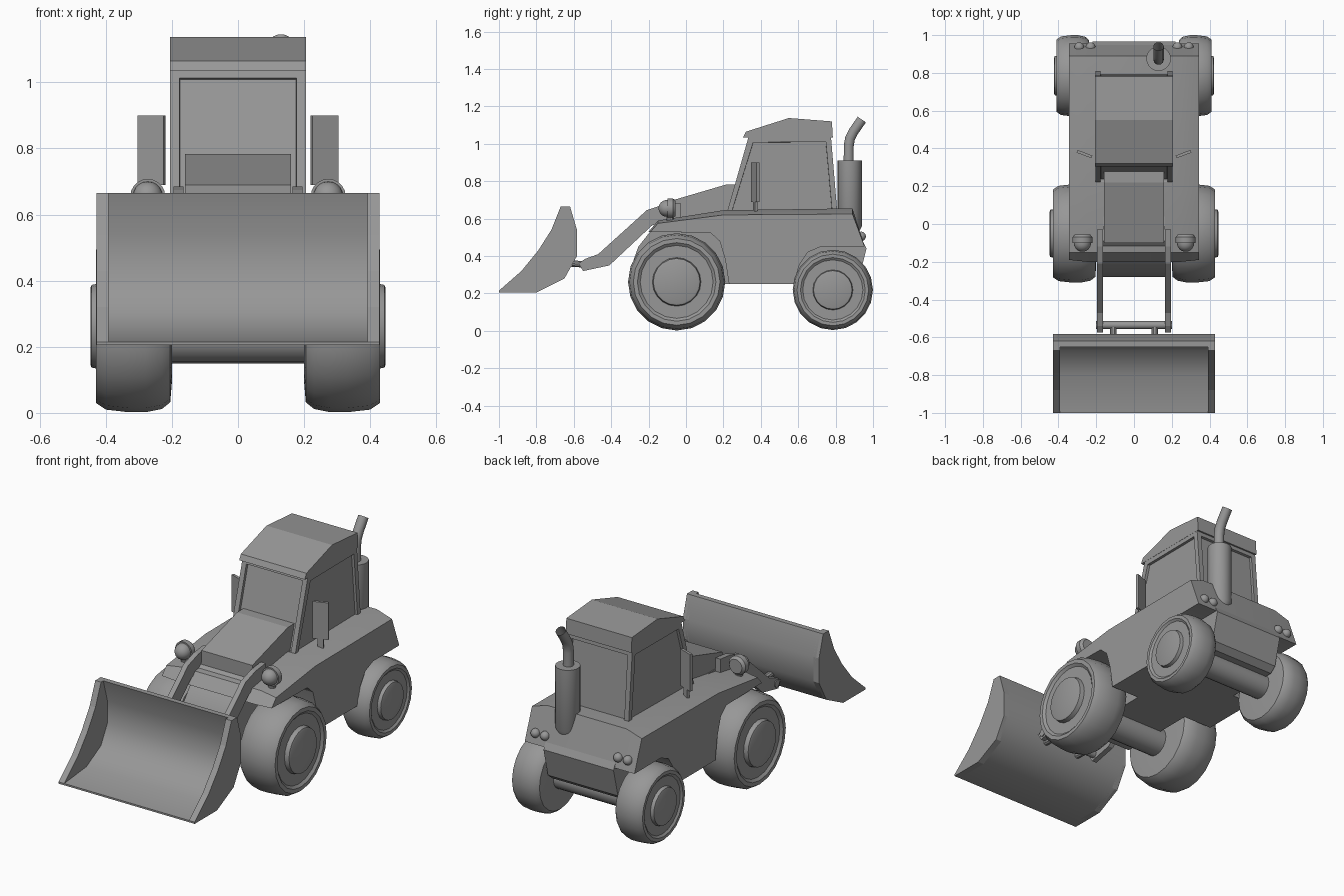
import bpy, bmesh
from math import radians, pi, cos, sin
from mathutils import Vector, Matrix

if "Cube" in bpy.data.objects:
    bpy.data.objects.remove(bpy.data.objects["Cube"])

grey = bpy.data.materials.new("dark_grey")
grey.diffuse_color = (.31, .31, .31, 1)
grey.use_nodes = True
grey.node_tree.nodes["Principled BSDF"].inputs["Base Color"].default_value = grey.diffuse_color


def finish(name, bm, smooth=None):
    bmesh.ops.recalc_face_normals(bm, faces=bm.faces)
    me = bpy.data.meshes.new(name)
    bm.to_mesh(me)
    bm.free()
    me.materials.append(grey)
    ob = bpy.data.objects.new(name, me)
    bpy.context.collection.objects.link(ob)
    if smooth:
        bpy.ops.object.select_all(action='DESELECT')
        ob.select_set(True)
        bpy.context.view_layer.objects.active = ob
        bpy.ops.object.shade_smooth_by_angle(angle=radians(smooth))
    return ob


def loft(name, sections, inset=None, smooth=None):
    """Skin a list of (x, [(y, z), ...]) side profiles and cap the ends."""
    bm = bmesh.new()
    rings = [[bm.verts.new((x, y, z)) for y, z in pts] for x, pts in sections]
    n = len(rings[0])
    for a, b in zip(rings, rings[1:]):
        for i in range(n):
            j = (i + 1) % n
            bm.faces.new((a[i], a[j], b[j], b[i]))
    bm.faces.new(rings[0])
    bm.faces.new(rings[-1])
    bmesh.ops.recalc_face_normals(bm, faces=bm.faces)
    if inset:
        walls = [f for f in bm.faces if abs(f.normal.z) < 0.6]
        bmesh.ops.inset_individual(bm, faces=walls, thickness=inset[0])
        bmesh.ops.inset_individual(bm, faces=walls, thickness=.001, depth=-inset[1])
    return finish(name, bm, smooth)


def slab(name, x0, x1, pts, **kw):
    return loft(name, [(x0, pts), (x1, pts)], **kw)


def lathe(name, profile, loc, axis, seg=20, smooth=35):
    """Spin (radius, height) points around an axis through loc."""
    bm = bmesh.new()
    vs = [bm.verts.new((r, 0, h)) for r, h in profile]
    edges = [bm.edges.new(p) for p in zip(vs, vs[1:])]
    bmesh.ops.spin(bm, geom=vs + edges, axis=(0, 0, 1), cent=(0, 0, 0),
                   angle=2 * pi, steps=seg)
    bmesh.ops.remove_doubles(bm, verts=bm.verts, dist=1e-4)
    rot = Vector(axis).to_track_quat('Z', 'Y').to_matrix().to_4x4()
    bm.transform(Matrix.Translation(loc) @ rot)
    return finish(name, bm, smooth)


def rod(name, a, b, r, seg=16):
    d = Vector(b) - Vector(a)
    return lathe(name, [(0, 0), (r, 0), (r, d.length), (0, d.length)], a, d, seg)


def dome(r, h, n=6):
    return [(r * cos(i * pi / 2 / n), h + r * sin(i * pi / 2 / n)) for i in range(n)] + [(0, h + r)]


# Main body: arched side profile with chamfered shoulders
arch = [(0.955, .45), (.72, .45), (.65, .42), (.605, .35), (.575, .25),
        (.23, .25), (.21, .38), (.18, .48), (.13, .525)]
outer = [(-.19, .53), (-.15, .575), (.2, .62), (.89, .625)] + arch
inner = [(-.2, .53), (-.15, .59), (.2, .645), (.89, .655)] + arch
loft("body", [(-.345, outer), (-.25, inner), (.25, inner), (.345, outer)], smooth=30)

# Front nose, hood and rear core between the wheels
slab("nose", -.165, .165, [(-.09, .62), (-.2, .52), (-.255, .45), (-.28, .38), (-.28, .3),
                           (-.24, .25), (.3, .25), (.3, .62)], smooth=35)
slab("hood", -.16, .16, [(-.1, .59), (-.1, .69), (.22, .784), (.32, .784), (.32, .59)])
slab("rear_core", -.22, .22, [(.5, .25), (.5, .5), (.935, .5), (.965, .44), (.925, .28), (.89, .25)])

# Cab with recessed windows, and roof
slab("cab", -.205, .205, [(.215, .62), (.335, 1.04), (.775, 1.04), (.81, .62)], inset=(.04, .015))
slab("roof", -.206, .206, [(.305, 1.035), (.32, 1.065), (.55, 1.138), (.78, 1.12), (.785, 1.035)])

# Wheels and axles
tyre = [(0, .2), (.17, .2), (.23, .205), (.25, .23), (.26, .28), (.26, .33), (.252, .4),
        (.232, .43), (.21, .43), (.195, .418), (.13, .418), (.125, .443), (.115, .447), (0, .447)]
small = [(r * .825, .235 + (x - .2) * .76) for r, x in tyre]
for s, side in ((1, "right"), (-1, "left")):
    lathe(f"front_wheel_{side}", tyre, (0, -.05, .262), (s, 0, 0))
    lathe(f"rear_wheel_{side}", small, (0, .785, .219), (s, 0, 0))
rod("front_axle", (-.25, -.05, .23), (.25, -.05, .23), .08)
rod("rear_axle", (-.28, .785, .22), (.28, .785, .22), .07)

# Exhaust: muffler and bent open pipe
lathe("muffler", [(0, -.07), (.04, -.05), (.065, 0), (.065, .35), (0, .35)],
      (.13, .875, .56), (0, 0, 1))
cu = bpy.data.curves.new("exhaust_pipe", 'CURVE')
cu.dimensions = '3D'
cu.bevel_depth = .028
cu.bevel_resolution = 3
cu.materials.append(grey)
sp = cu.splines.new('POLY')
path = [(.87, .89), (.87, .99), (.877, 1.03), (.895, 1.065), (.94, 1.13)]
sp.points.add(len(path) - 1)
for p, (y, z) in zip(sp.points, path):
    p.co = (.13, y, z, 1)
bpy.context.collection.objects.link(bpy.data.objects.new("exhaust_pipe", cu))

# Loader arms, headlights, mirrors and rear lights on both sides
arm = [(-.03, .685), (-.12, .675), (-.21, .645), (-.47, .41), (-.54, .385), (-.575, .36),
       (-.55, .32), (-.41, .35), (-.18, .565), (-.03, .6)]
for s, side in ((1, "right"), (-1, "left")):
    slab(f"loader_arm_{side}", s * .165, s * .195, arm)
    lathe(f"headlight_{side}", [(0, -.01), (.04, -.01), (.053, .005), (.053, .035), (.045, .035)]
          + dome(.045, .037), (s * .273, -.065, .655), (0, -1, 0), 20)
    rod(f"headlight_stand_{side}", (s * .273, -.085, .57), (s * .273, -.085, .63), .02, 10)
    for kind, x0, x1, z0, z1 in (("mirror", .22, .304, .69, .9), ("mirror_stem", .245, .275, .6, .7)):
        bm = bmesh.new()
        bmesh.ops.create_cube(bm, size=1, matrix=Matrix.Translation((s * .262, .37, (z0 + z1) / 2))
                              @ Matrix.Rotation(s * .36, 4, 'Z')
                              @ Matrix.Diagonal((x1 - x0, .015, z1 - z0, 1)))
        finish(f"{kind}_{side}", bm)
    for i, x in enumerate((.23, .29)):
        lathe(f"rear_light_{side}_{i}", [(.026, -.01)] + dome(.026, 0), (s * x, .936, .505),
              (0, .94, .33), 14)
    rod(f"bucket_link_{side}", (s * .11, -.535, .355), (s * .11, -.61, .36), .018, 10)
rod("crossbar", (-.2, -.535, .355), (.2, -.535, .355), .021, 14)

# Bucket: curved shell with two side plates
back = [(-1, .205), (-.8, .205), (-.65, .28), (-.583, .4), (-.583, .54), (-.62, .665)]
front = [(-.65, .665), (-.613, .54), (-.613, .41), (-.67, .305), (-.8, .235), (-1, .215)]
edge = [(-.67, .665), (-.72, .54), (-.79, .43), (-.88, .32), (-1, .215)]
slab("bucket_shell", -.41, .41, back + front, smooth=35)
for s, side in ((1, "right"), (-1, "left")):
    slab(f"bucket_side_{side}", s * .392, s * .428, back + edge)
